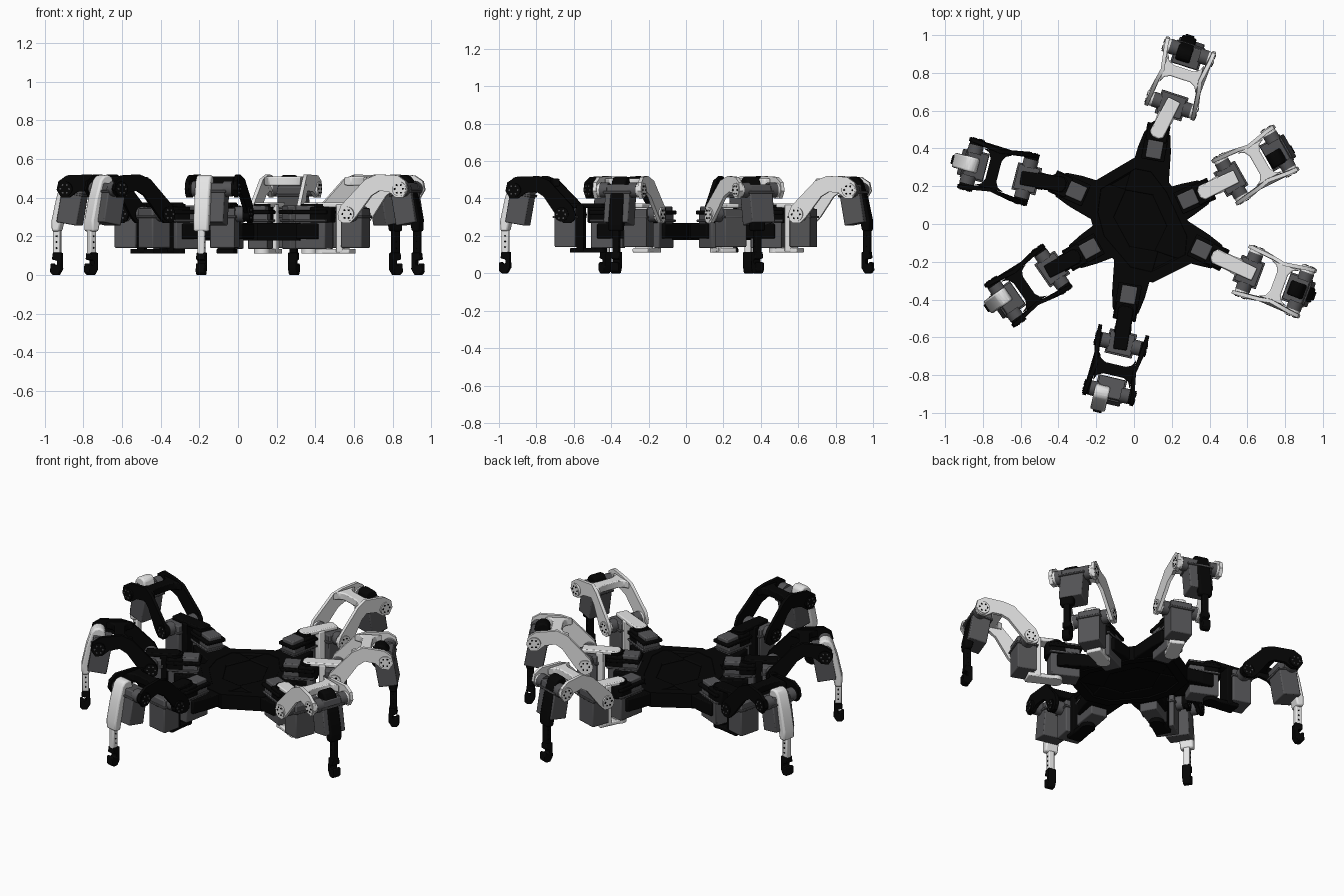
import bpy, bmesh
from math import atan2, cos, sin, pi, radians
from mathutils import Matrix, Vector

cube = bpy.data.objects.get("Cube")
if cube:
    bpy.data.objects.remove(cube, do_unlink=True)


def material(name, rgb):
    m = bpy.data.materials.new(name)
    m.use_nodes = True
    m.diffuse_color = (*rgb, 1)
    m.node_tree.nodes["Principled BSDF"].inputs["Base Color"].default_value = (*rgb, 1)
    return m


BLACK = material("black plastic", (0.0015, 0.0015, 0.0015))
WHITE = material("white plastic", (0.78, 0.78, 0.78))
GREY = material("servo grey", (0.09, 0.09, 0.095))
made = []


def finish(name, bm, mat, frame, bevel=0.0):
    bmesh.ops.recalc_face_normals(bm, faces=bm.faces)
    mesh = bpy.data.meshes.new(name)
    bm.to_mesh(mesh)
    bm.free()
    mesh.materials.append(mat)
    ob = bpy.data.objects.new(name, mesh)
    bpy.context.collection.objects.link(ob)
    ob.matrix_world = frame
    if bevel:
        mod = ob.modifiers.new("rounding", "BEVEL")
        mod.width, mod.segments, mod.angle_limit = bevel, 2, radians(35)
        mod.limit_method = "ANGLE"
    made.append(ob)
    return ob


def loft(name, rings, mat, frame, bevel=0.0):
    """Skin a stack of matching outlines and cap both ends."""
    bm = bmesh.new()
    rows = [[bm.verts.new(p) for p in ring] for ring in rings]
    for ring in (rows[0], rows[-1]):
        bm.faces.new(ring)
    for low, high in zip(rows, rows[1:]):
        for i in range(len(low)):
            j = (i + 1) % len(low)
            bm.faces.new((low[i], low[j], high[j], high[i]))
    return finish(name, bm, mat, frame, bevel)


def extrude(name, pts, lo, hi, mat, frame, upright=False, bevel=0.006):
    """Prism from a plan outline, or from an upright radial profile."""
    rings = [[(a, h, b) if upright else (a, b, h) for a, b in pts] for h in (lo, hi)]
    return loft(name, rings, mat, frame, bevel)


def box(name, x, y, z, mat, frame, bevel=0.006):
    return extrude(name, [(x[0], y[0]), (x[1], y[0]), (x[1], y[1]), (x[0], y[1])],
                   z[0], z[1], mat, frame, bevel=bevel)


def disc(name, centre, radius, depth, mat, frame, axis="Y", sides=24):
    bm = bmesh.new()
    turn = Matrix.Rotation(pi / 2, 4, "X") if axis == "Y" else Matrix()
    bmesh.ops.create_cone(bm, cap_ends=True, segments=sides, radius1=radius, radius2=radius,
                          depth=depth, matrix=Matrix.Translation(centre) @ turn)
    return finish(name, bm, mat, frame)


def frame_at(x, y, yaw):
    return Matrix.Translation((x, y, 0)) @ Matrix.Rotation(yaw, 4, "Z")


# Body: faceted shell with raised rims and sunken decks
outline = [(-.24, .07), (-.22, .22), (0, .35), (.1, .33), (.2, .2), (.33, -.08),
           (.32, -.2), (.1, -.31), (-.03, -.28), (-.2, -.08)]
centre = Vector((.04, .02))
steps = [(.8, .19), (.83, .178), (1, .178), (1, .268), (.83, .268), (.8, .256)]
loft("body", [[(*(centre + (Vector(p) - centre) * s), z) for p in outline]
              for s, z in steps], BLACK, Matrix())

FEMUR = [(-.048, .315), (-.03, .36), (.1, .495), (.16, .52), (.28, .515), (.325, .485),
         (.335, .44), (.31, .4), (.27, .4), (.23, .43), (.17, .435), (.13, .41),
         (.05, .3), (.02, .27), (-.02, .268), (-.042, .285)]
SHELL = [(-.115, .465), (-.105, .505), (-.08, .518), (-.05, .513), (-.03, .49), (-.002, .4),
         (.024, .28), (.022, .225), (-.018, .225), (-.03, .28), (-.055, .4), (-.07, .455)]
CLAW = [(-.024, .115), (.02, .115), (.024, .08), (-.002, .074), (-.002, .052), (.014, .05),
        (.018, .06), (.032, .058), (.034, .015), (.02, 0), (-.008, 0), (-.026, .03)]


def servo(label, r, half, z, frame):
    """Motor case with a seam flange."""
    box(label + "_case", r, (-half, half), z, GREY, frame)
    mid = z[1] - .05
    box(label + "_flange", (r[0] - .008, r[1] + .008), (-half - .008, half + .008),
        (mid, mid + .012), GREY, frame, .003)


def horn(label, r, z, lateral, mat, frame):
    """Round pivots on both sides, each with a ring of screws."""
    for side in (-1, 1):
        disc(label + "_boss", (r, side * (lateral - .04), z), .04, .045, GREY, frame)
        disc(label + "_horn", (r, side * lateral, z), .038, .036, mat, frame)
        for k in range(6):
            a = k * pi / 3
            disc(label + "_screw", (r + .023 * cos(a), side * (lateral + .018), z + .023 * sin(a)),
                 .005, .006, GREY if mat is BLACK else BLACK, frame, sides=8)


def build_leg(label, pivot, shoulder, knee, foot, arm, shin):
    # Hip motor in its body bracket
    out = Vector(pivot) - centre
    hip = frame_at(*pivot, atan2(out.y, out.x))
    reach = out.length
    extrude(label + "_hip_bracket", [(-reach * .7, -.115), (-.09, -.088), (0, -.068),
            (0, .068), (-.09, .088), (-reach * .7, .115)], .185, .265, BLACK, hip)
    servo(label + "_hip_motor", (-.135, .035), .052, (.135, .325), hip)
    box(label + "_hip_cover", (-.15, .045), (-.062, .062), (.315, .335), BLACK, hip, .005)
    box(label + "_hip_motor_top", (-.14, -.045), (-.042, .042), (.33, .358), GREY, hip)
    extrude(label + "_hip_yoke", [(-.05, -.055), (.03, -.055), (.058, -.028), (.058, .028),
            (.03, .055), (-.05, .055)], .27, .352, BLACK, hip)
    disc(label + "_hip_upper_horn", (0, 0, .352), .044, .03, BLACK, hip, "Z")
    disc(label + "_hip_lower_horn", (0, 0, .125), .042, .03, arm, hip, "Z")

    # Swing link: upper arm, lower arm and upright
    swing = Vector(shoulder) - Vector(pivot)
    link = frame_at(*pivot, atan2(swing.y, swing.x))
    n = swing.length
    nose = [(-.012, -.04), (-.03, -.018), (-.03, .018), (-.012, .04)]
    extrude(label + "_link_top", nose + [(n + .03, .036), (n + .03, -.036)], .35, .374, arm, link)
    extrude(label + "_link_base", nose + [(n - .02, .045), (n - .02, -.045)], .11, .135, arm, link)
    box(label + "_link_upright", (n - .095, n - .055), (-.045, .045), (.115, .365), arm, link)

    # Shoulder motor
    ray = Vector(knee) - Vector(shoulder)
    yaw = atan2(ray.y, ray.x)
    base = frame_at(*shoulder, yaw)
    servo(label + "_shoulder_motor", (-.06, .055), .066, (.14, .345), base)
    horn(label + "_shoulder", 0, .315, .122, arm, base)

    # Upper leg: two gently waisted side plates and a filleted crossbar
    upper = frame_at(knee[0] - .29 * cos(yaw), knee[1] - .29 * sin(yaw), yaw)
    for side in (-1, 1):
        plate = extrude(label + "_femur_side", FEMUR, 0, side * .02, arm, upper, True, 0)
        for v in plate.data.vertices:
            v.co.y += side * (.092 + .026 * min(1, abs(v.co.x - .17) / .13))
    inner = [(.09, .1), (.125, .085), (.14, .055), (.14, -.055), (.125, -.085), (.09, -.1)]
    outer = [(.34 - r, -y) for r, y in inner]
    extrude(label + "_femur_bridge", inner + outer, .462, .508, arm, upper)

    # Knee motor, tilted with the shin
    joint = frame_at(*knee, yaw)
    tilt = Matrix.Translation((0, 0, .44)) @ Matrix.Rotation(radians(-10), 4, "Y")
    servo(label + "_knee_motor", (-.075, .035), .07, (-.175, .03), joint @ tilt)
    horn(label + "_knee", 0, .445, .122, arm, joint)

    # Shin shell, slim rod and clawed foot
    low = joint @ Matrix.Translation((foot[0], foot[1], 0))
    extrude(label + "_shin_shell", SHELL, -.04, .04, shin, low, True, .01)
    box(label + "_shin_rod", (-.018, .02), (-.018, .018), (.09, .235), shin, low)
    for z in (.14, .17, .2):
        disc(label + "_rod_hole", (0, 0, z), .005, .04, BLACK, low, sides=8)
    extrude(label + "_foot", CLAW, -.024, .024, BLACK, low, True, .004)


# Six legs: hip pivot, shoulder, knee, foot offset along and across the leg
build_leg("back_leg", (.125, .485), (.2, .63), (.29, .91), (.055, .02), WHITE, BLACK)
build_leg("left_back_leg", (.37, .17), (.515, .24), (.77, .385), (.035, -.025), WHITE, BLACK)
build_leg("left_front_leg", (.44, -.175), (.61, -.255), (.88, -.355), (.05, 0), WHITE, BLACK)
build_leg("front_leg", (-.045, -.465), (-.07, -.635), (-.13, -.89), (.085, -.04), BLACK, WHITE)
build_leg("right_front_leg", (-.315, -.175), (-.435, -.24), (-.68, -.41), (.074, -.027), BLACK, WHITE)
build_leg("right_back_leg", (-.39, .21), (-.57, .24), (-.86, .315), (.076, 0), BLACK, WHITE)

bpy.ops.object.select_all(action="DESELECT")
for ob in made:
    ob.select_set(True)
bpy.context.view_layer.objects.active = made[0]
bpy.ops.object.shade_smooth_by_angle(angle=radians(35))
